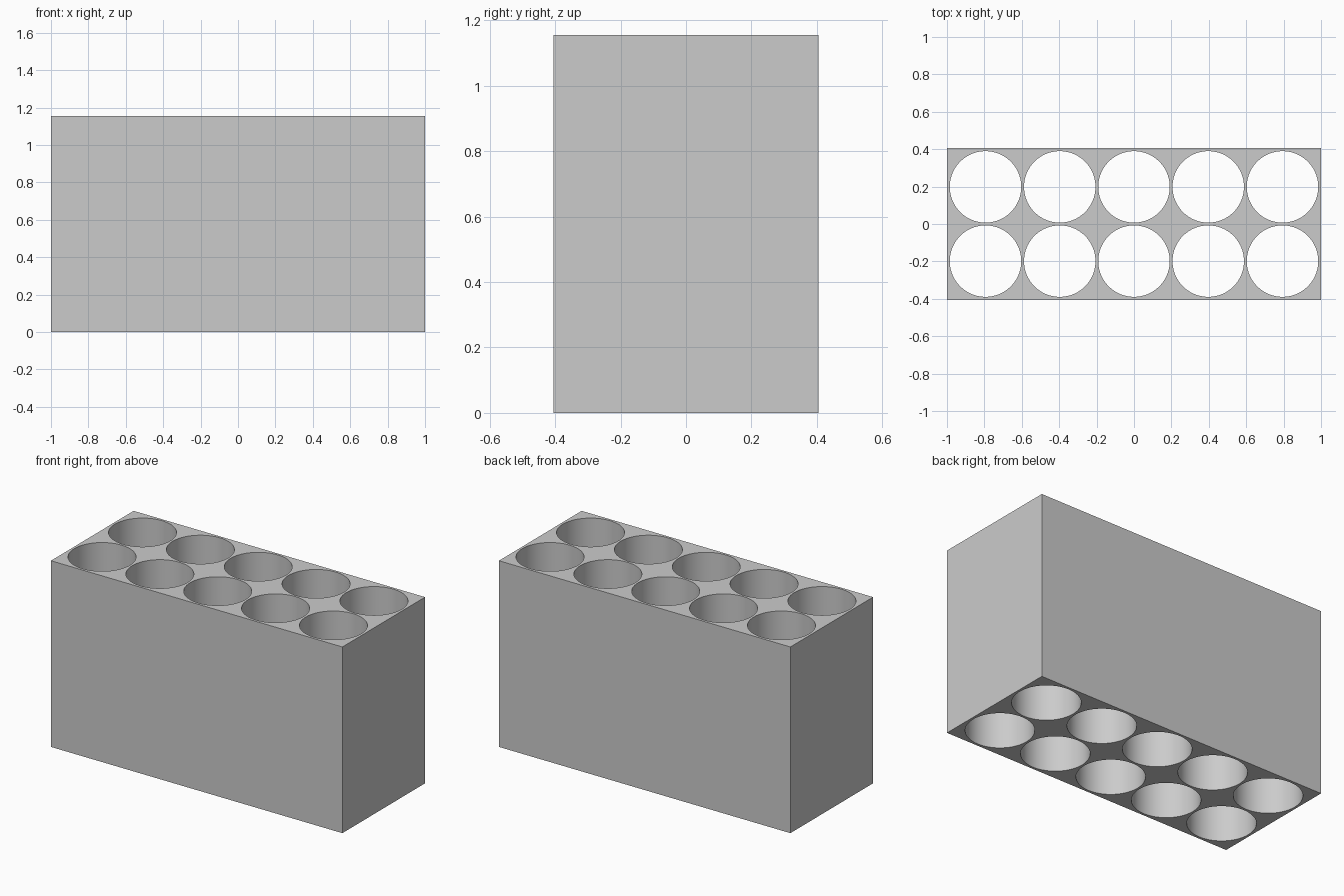
import bpy
import bmesh
from mathutils import Matrix

cube = bpy.data.objects.get("Cube")
if cube:
    bpy.data.objects.remove(cube, do_unlink=True)

WIDTH, DEPTH, HEIGHT = 2.0, 0.81, 1.155
PITCH, RADIUS = 0.397, 0.191

grey = bpy.data.materials.new("light grey")
grey.use_nodes = True
colour = (0.6, 0.6, 0.6, 1)
grey.diffuse_color = colour
grey.node_tree.nodes["Principled BSDF"].inputs["Base Color"].default_value = colour


def make_object(name, bm):
    mesh = bpy.data.meshes.new(name)
    bm.to_mesh(mesh)
    bm.free()
    mesh.materials.append(grey)
    obj = bpy.data.objects.new(name, mesh)
    bpy.context.collection.objects.link(obj)
    return obj


# Solid block
bm = bmesh.new()
bmesh.ops.create_cube(bm, size=1, matrix=Matrix.Translation((0, 0, HEIGHT / 2))
                      @ Matrix.Diagonal((WIDTH, DEPTH, HEIGHT, 1)))
block = make_object("holder_block", bm)

# Two rows of five through-hole cutters
bm = bmesh.new()
for col in range(-2, 3):
    for side in (-1, 1):
        bmesh.ops.create_cone(
            bm, cap_ends=True, segments=96, radius1=RADIUS, radius2=RADIUS,
            depth=HEIGHT * 1.2,
            matrix=Matrix.Translation((col * PITCH, side * PITCH / 2, HEIGHT / 2)))
cutter = make_object("hole_cutter", bm)
cutter.hide_render = True

# Cut the holes, then remove the cutter
cut = block.modifiers.new("holes", "BOOLEAN")
cut.operation = "DIFFERENCE"
cut.solver = "EXACT"
cut.object = cutter
bpy.ops.object.select_all(action="DESELECT")
block.select_set(True)
bpy.context.view_layer.objects.active = block
bpy.ops.object.modifier_apply(modifier=cut.name)
bpy.data.objects.remove(cutter, do_unlink=True)

# Smooth hole walls, sharp rims and corners
bpy.ops.object.shade_smooth_by_angle(angle=0.5)
